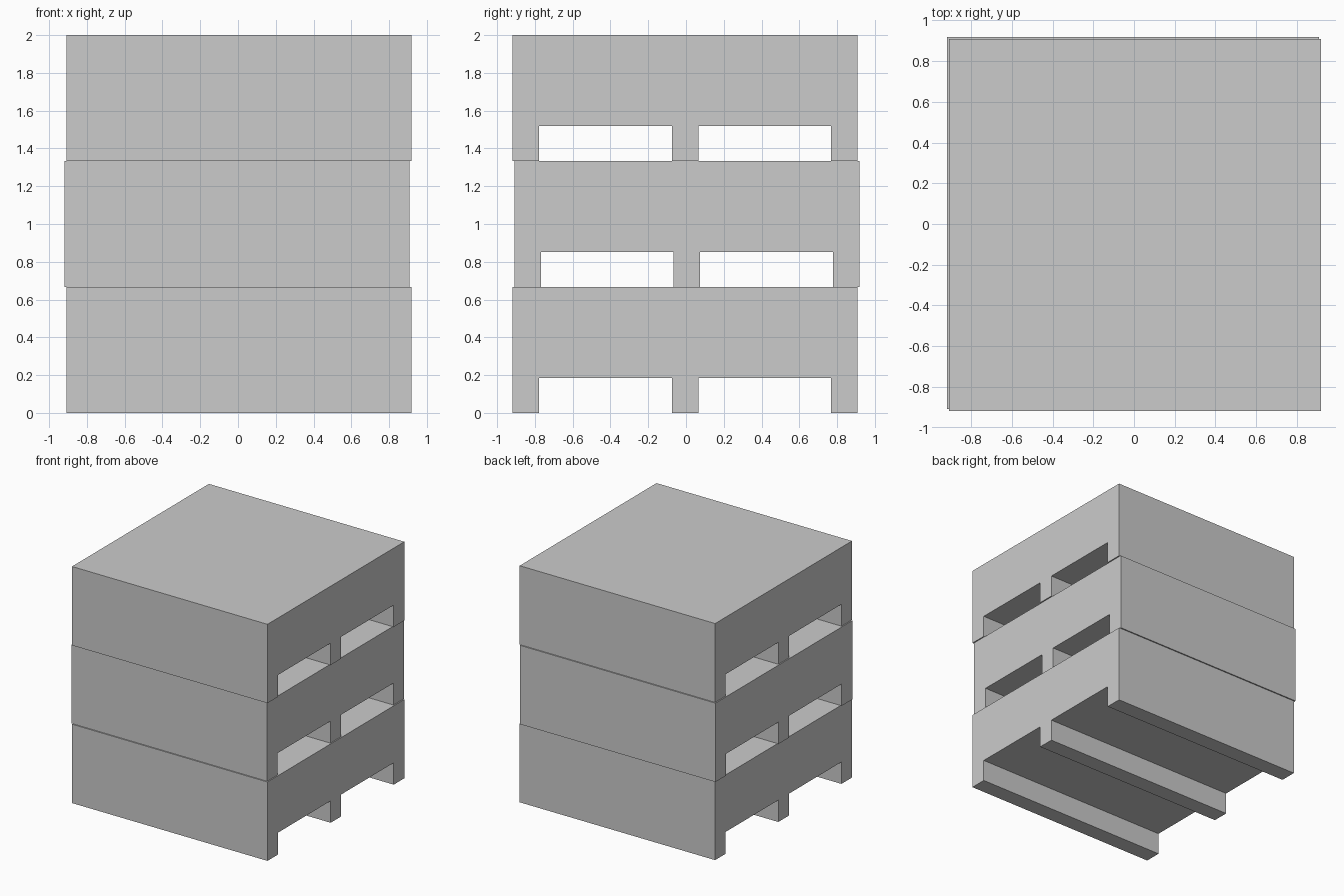
import bpy, bmesh

if "Cube" in bpy.data.objects:
    bpy.data.objects.remove(bpy.data.objects["Cube"])

W = 0.914        # half width and depth of a crate
H = 2 / 3        # crate height
FOOT = 0.185     # height of the fork slots
INNER, OUTER = 0.07, 0.773   # slot limits on each side
SHIFT = 0.005    # small stacking misalignment


def crate(name, dx, dy, z):
    # Side profile (y, z) with two fork slots, extruded along x
    half = [(INNER, 0), (INNER, FOOT), (OUTER, FOOT), (OUTER, 0), (W, 0), (W, H)]
    profile = half + [(-y, h) for y, h in reversed(half)]
    bm = bmesh.new()
    face = bm.faces.new([bm.verts.new((-W, y, h)) for y, h in profile])
    ext = bmesh.ops.extrude_face_region(bm, geom=[face], use_keep_orig=True)
    verts = [v for v in ext["geom"] if isinstance(v, bmesh.types.BMVert)]
    bmesh.ops.translate(bm, verts=verts, vec=(2 * W, 0, 0))
    bmesh.ops.recalc_face_normals(bm, faces=bm.faces)
    mesh = bpy.data.meshes.new(name)
    bm.to_mesh(mesh)
    bm.free()
    obj = bpy.data.objects.new(name, mesh)
    obj.location = (dx, dy, z)
    bpy.context.collection.objects.link(obj)


# Three stacked crates, the middle one slightly off line
for i, name in enumerate(("bottom_crate", "middle_crate", "top_crate")):
    s = -SHIFT if i == 1 else SHIFT
    crate(name, s, -s, i * H)
